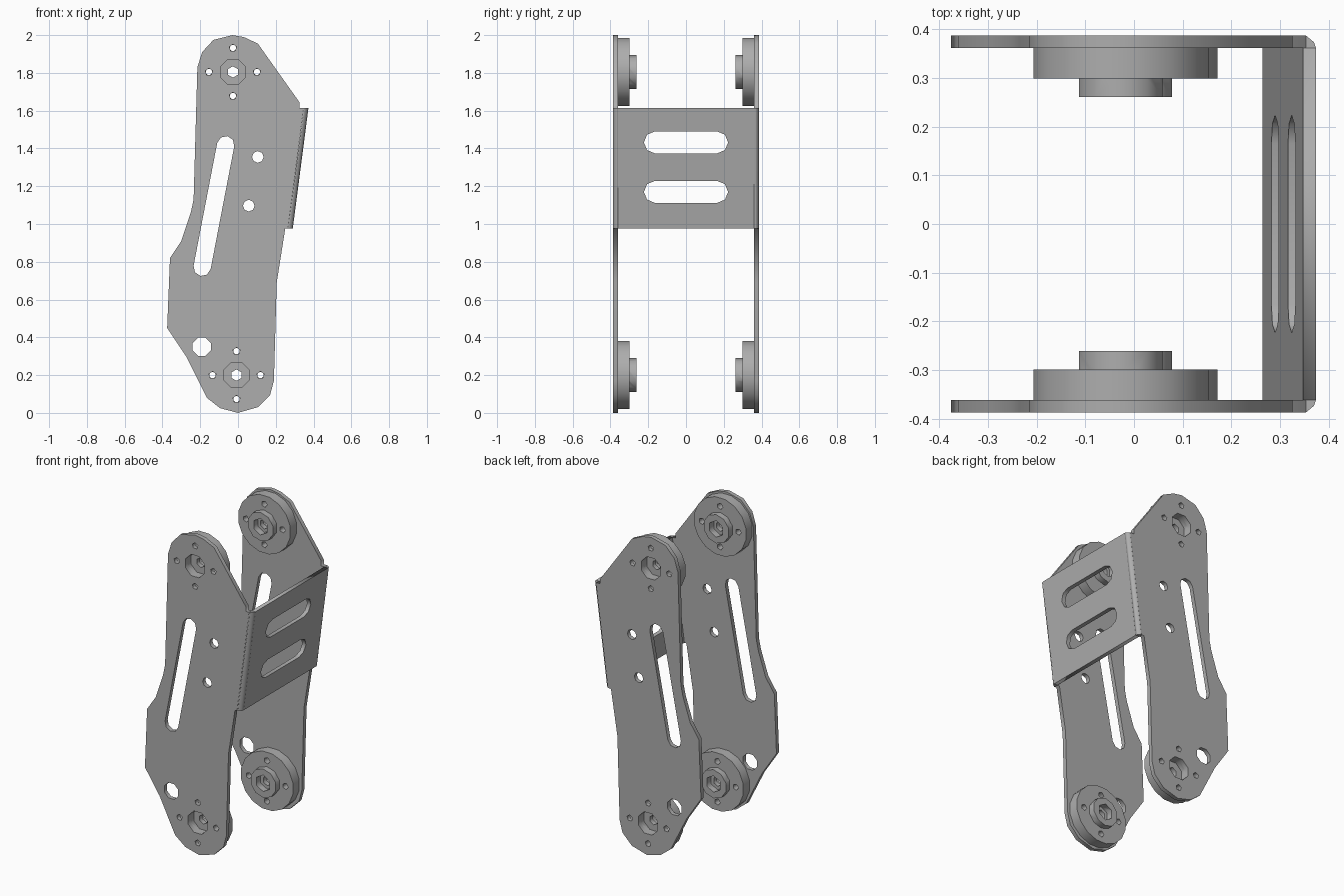
import bpy
import math
from mathutils import Matrix, Vector

old = bpy.data.objects.get("Cube")
if old:
    bpy.data.objects.remove(old, do_unlink=True)

grey = bpy.data.materials.new("bare metal grey")
grey.use_nodes = True
COLOR = (0.42, 0.42, 0.42, 1)
grey.diffuse_color = COLOR
grey.node_tree.nodes["Principled BSDF"].inputs["Base Color"].default_value = COLOR

T = 0.026            # sheet thickness
SIDE = 0.387         # outer face of the side plates
LOW, HIGH = 0.975, 1.615
LEAN = 0.13          # sideways lean of the bridge per unit height
PIVOTS = {"upper": (-0.027, 1.805), "lower": (-0.008, 0.2)}


def ring(x, z, r, n, turn=0.0):
    return [(x + r * math.cos(turn + math.tau * i / n),
             z + r * math.sin(turn + math.tau * i / n)) for i in range(n)]


def slot(a, b, r, steps=4):
    """Outline of a round-ended slot from a to b."""
    a, b = Vector(a), Vector(b)
    start = math.atan2(b.y - a.y, b.x - a.x) - math.pi / 2
    pts = []
    for centre, offset in ((b, 0), (a, math.pi)):
        for i in range(steps + 1):
            t = start + offset + math.pi * i / steps
            pts.append((centre.x + r * math.cos(t), centre.y + r * math.sin(t)))
    return pts


def sheet(name, loops, depth, matrix):
    """Flat sheet with holes, extruded about its middle plane."""
    curve = bpy.data.curves.new(name, "CURVE")
    curve.dimensions = "2D"
    curve.fill_mode = "BOTH"
    curve.extrude = depth / 2
    for loop in loops:
        sp = curve.splines.new("POLY")
        sp.points.add(len(loop) - 1)
        for p, (u, v) in zip(sp.points, loop):
            p.co = (u, v, 0, 1)
        sp.use_cyclic_u = True
    temp = bpy.data.objects.new(name + " outline", curve)
    bpy.context.collection.objects.link(temp)
    bpy.context.view_layer.update()
    graph = bpy.context.evaluated_depsgraph_get()
    mesh = bpy.data.meshes.new_from_object(temp.evaluated_get(graph))
    bpy.data.objects.remove(temp, do_unlink=True)
    mesh.transform(matrix)
    mesh.materials.clear()
    mesh.materials.append(grey)
    mesh.name = name
    obj = bpy.data.objects.new(name, mesh)
    bpy.context.collection.objects.link(obj)
    return obj


# Side plates: outline, long slot, loose holes and pivot holes
outline = [(-0.03, 2.0), (-0.13, 1.975), (-0.19, 1.91), (-0.215, 1.83),
           (-0.235, 1.13), (-0.25, 1.06), (-0.3, 0.91), (-0.36, 0.82),
           (-0.375, 0.45), (-0.275, 0.3), (-0.165, 0.08), (-0.095, 0.025),
           (0, 0), (0.105, 0.03), (0.17, 0.095), (0.19, 0.17), (0.205, 0.69),
           (0.25, LOW), (0.27, LOW), (0.353, HIGH), (0.325, HIGH),
           (0.325, 1.645), (0.105, 1.955), (0.03, 1.99)]
loops = [outline, slot((-0.065, 1.42), (-0.19, 0.77), 0.046),
         ring(0.105, 1.355, 0.031, 8), ring(0.057, 1.097, 0.031, 8),
         ring(-0.192, 0.35, 0.052, 8, 0.39)]


def pins(x, z):
    return [(x + 0.127 * math.cos(k * math.pi / 2),
             z + 0.127 * math.sin(k * math.pi / 2)) for k in range(4)]


for px, pz in PIVOTS.values():
    loops.append(ring(px, pz, 0.072, 8, 0.39))
    loops += [ring(x, z, 0.02, 5, 0.3) for x, z in pins(px, pz)]

upright = Matrix.Rotation(math.pi / 2, 4, "X")
for name, s in (("front_plate", -1), ("back_plate", 1)):
    sheet(name, loops, T, Matrix.Translation((0, s * (SIDE - T / 2), 0)) @ upright)

# Bridge between the plates: leaning wall with two slots, and chamfered bends
lean = Matrix.Identity(4)
lean[0][2] = LEAN
lean[0][3] = 0.29 - LEAN * LOW
facing_x = Matrix(((0, 0, 1, 0), (1, 0, 0, 0), (0, 1, 0, 0), (0, 0, 0, 1)))
half = SIDE - T
wall = [(-half, LOW), (half, LOW), (half, HIGH), (-half, HIGH)]
slots = [slot((-0.165, z), (0.165, z), 0.058) for z in (1.17, 1.432)]
sheet("bridge_wall", [wall] + slots, T,
      lean @ Matrix.Translation((-T / 2, 0, 0)) @ facing_x)
for name, s in (("front_bend", -1), ("back_bend", 1)):
    corner = [(-T, s * half), (0, s * half), (-0.004, s * (half + 0.012)),
              (-0.021, s * SIDE), (-T, s * SIDE)]
    sheet(name, [corner], HIGH - LOW,
          lean @ Matrix.Translation((0, 0, (LOW + HIGH) / 2)))


# Pivot hubs: disc with boss, bored through and socketed
def cylinder(name, x, z, r, n, y0, y1):
    y = Matrix.Translation((0, (y0 + y1) / 2, 0)) @ upright
    return sheet(name, [ring(x, z, r, n, math.pi / n)], y1 - y0, y)


def combine(target, tool, operation):
    for obj in (target, tool):
        # weld the rims so each solid is closed
        weld = obj.modifiers.new("weld", "WELD")
        weld.merge_threshold = 0.0001
    mod = target.modifiers.new("combine", "BOOLEAN")
    mod.operation = operation
    mod.solver = "EXACT"
    mod.object = tool
    bpy.context.view_layer.update()
    graph = bpy.context.evaluated_depsgraph_get()
    mesh = bpy.data.meshes.new_from_object(target.evaluated_get(graph))
    target.modifiers.clear()
    target.data = mesh
    bpy.data.objects.remove(tool, do_unlink=True)


hub = cylinder("hub", 0, 0, 0.183, 16, 0, 0.062)
combine(hub, cylinder("boss", 0, 0, 0.09, 10, 0.05, 0.1), "UNION")
combine(hub, cylinder("recess", 0, 0, 0.072, 8, -0.02, 0.03), "DIFFERENCE")
combine(hub, cylinder("socket", 0, 0, 0.052, 6, 0.06, 0.12), "DIFFERENCE")
combine(hub, cylinder("bore", 0, 0, 0.03, 6, -0.05, 0.15), "DIFFERENCE")
for x, z in pins(0, 0):
    combine(hub, cylinder("pin_hole", x, z, 0.02, 5, -0.05, 0.15), "DIFFERENCE")

for level, (px, pz) in PIVOTS.items():
    for side, s in (("front", -1), ("back", 1)):
        part = bpy.data.objects.new(f"{side}_{level}_hub", hub.data)
        part.location = (px, s * half, pz)
        part.rotation_euler.z = math.pi if s > 0 else 0
        bpy.context.collection.objects.link(part)
bpy.data.objects.remove(hub, do_unlink=True)
